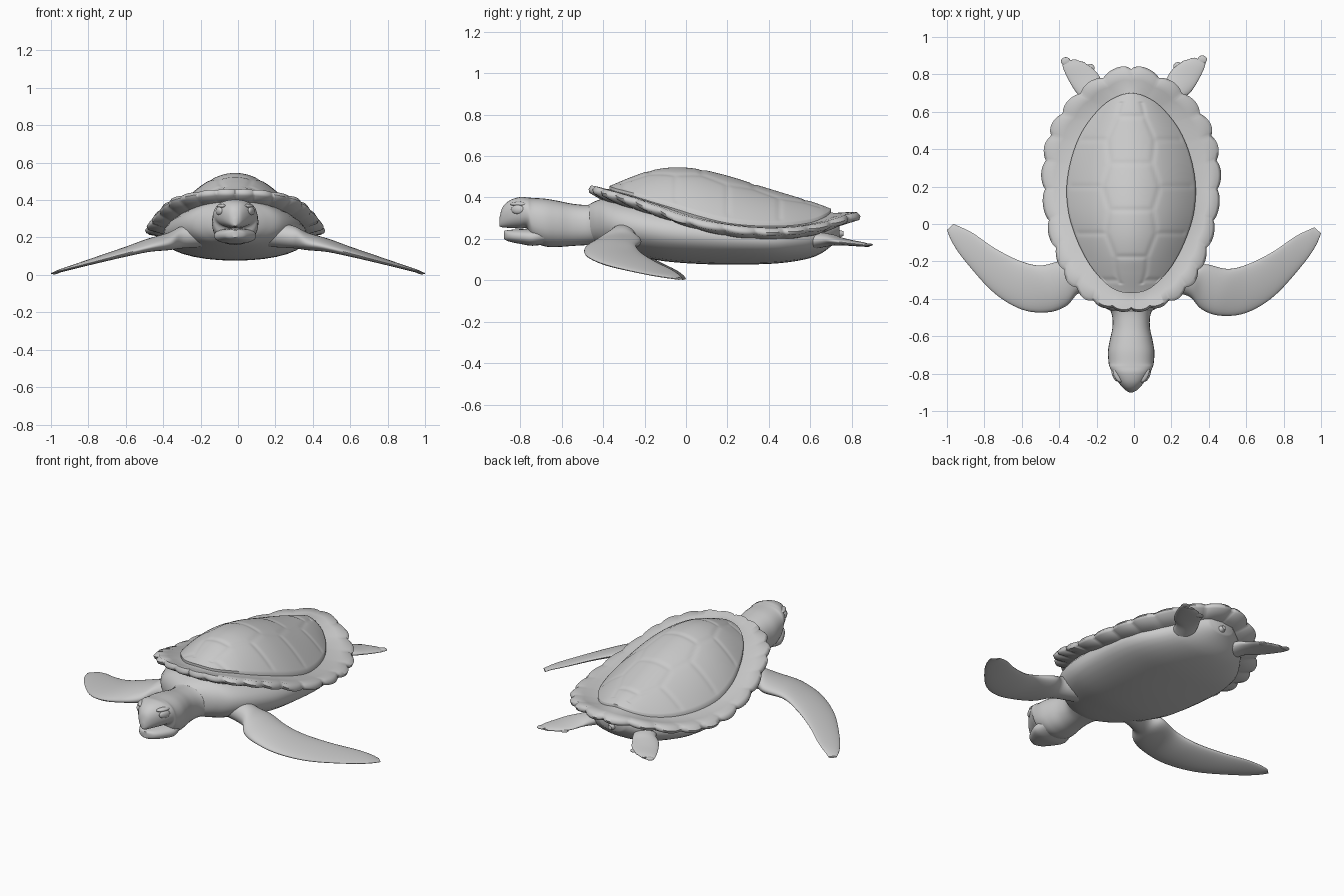
import bpy, bmesh, math
from mathutils import Vector

default_cube = bpy.data.objects.get("Cube")
if default_cube:
    bpy.data.objects.remove(default_cube, do_unlink=True)

CENTRE = -0.015          # the trunk sits slightly off the flipper span

clay = bpy.data.materials.new("plain_grey")
clay.use_nodes = True
grey = (0.6, 0.6, 0.6, 1)
clay.diffuse_color = grey
clay.node_tree.nodes["Principled BSDF"].inputs["Base Color"].default_value = grey


def finish(bm, name, angle=50):
    """Weld, orient, shade and colour one finished part."""
    bmesh.ops.remove_doubles(bm, verts=bm.verts, dist=0.0004)
    bmesh.ops.recalc_face_normals(bm, faces=bm.faces)
    mesh = bpy.data.meshes.new(name)
    bm.to_mesh(mesh)
    bm.free()
    mesh.materials.append(clay)
    obj = bpy.data.objects.new(name, mesh)
    bpy.context.collection.objects.link(obj)
    bpy.ops.object.select_all(action="DESELECT")
    obj.select_set(True)
    bpy.context.view_layer.objects.active = obj
    bpy.ops.object.shade_smooth_by_angle(angle=math.radians(angle))


def spline(rows, steps, closed=False):
    """Catmull-Rom interpolation of equal-length rows of numbers."""
    n = len(rows)
    pick = (lambda i: rows[i % n]) if closed else (lambda i: rows[max(0, min(n - 1, i))])
    result = []
    for i in range(n if closed else n - 1):
        a, b, c, d = (pick(i + k) for k in (-1, 0, 1, 2))
        for s in range(steps):
            u = s / steps
            result.append([q + 0.5 * u * (r - p + u * (2 * p - 5 * q + 4 * r - e
                           + u * (3 * (q - r) + e - p))) for p, q, r, e in zip(a, b, c, d)])
    if not closed:
        result.append(list(rows[-1]))
    return result


def skin(name, rings, wrap_rings=False, wrap_points=True, cap=True, angle=50):
    """Join a run of point rings with quads."""
    bm = bmesh.new()
    grid = [[bm.verts.new(p) for p in ring] for ring in rings]
    rows, cols = len(grid), len(grid[0])
    for i in range(rows if wrap_rings else rows - 1):
        for j in range(cols if wrap_points else cols - 1):
            a, b = grid[i], grid[(i + 1) % rows]
            k = (j + 1) % cols
            bm.faces.new((a[j], a[k], b[k], b[j]))
    if cap:
        bm.faces.new(grid[0])
        bm.faces.new(grid[-1])
    finish(bm, name, angle)


def oval(centre, side, up, count=32, power=1.0):
    ring = []
    for k in range(count):
        a = math.tau * k / count
        c, s = math.cos(a), math.sin(a)
        ring.append(centre + side * math.copysign(abs(c) ** power, c)
                    + up * math.copysign(abs(s) ** power, s))
    return ring


def trunk_loft(name, stations, power=1.0):
    """Stations along y: position, half width, bottom, top."""
    rings = [oval(Vector((CENTRE, y, (lo + hi) / 2)), Vector((w, 0, 0)),
                  Vector((0, 0, (hi - lo) / 2)), power=power)
             for y, w, lo, hi in spline(stations, 6)]
    skin(name, rings)


def flipper_loft(name, sections, side, shift):
    """Sections: leading edge point, trailing edge point, half thickness."""
    rings = []
    for row in spline(sections, 6):
        lead, trail = (Vector((side * p[0], p[1] + shift, p[2])) for p in (row[:3], row[3:6]))
        rings.append(oval((lead + trail) / 2, (lead - trail) / 2, Vector((0, 0, row[6]))))
    skin(name, rings)


def ellipsoid(name, place, size, turn=0):
    bpy.ops.mesh.primitive_uv_sphere_add(segments=24, ring_count=12, radius=1,
                                         location=place, rotation=(0, 0, turn))
    obj = bpy.context.object
    obj.name = name
    obj.scale = size
    obj.data.materials.append(clay)
    bpy.ops.object.shade_smooth_by_angle(angle=math.radians(60))


# Shell plan, nose to tail: rim edge x y z, dome edge x y z, spine height
plan = [
    (0, -.468, .422, 0, -.37, .446, .455),
    (.12, -.452, .42, .1, -.345, .435, .465),
    (.24, -.4, .405, .19, -.26, .413, .5),
    (.34, -.3, .377, .25, -.17, .385, .53),
    (.4, -.17, .33, .3, -.06, .352, .545),
    (.45, 0, .27, .335, .06, .315, .537),
    (.475, .2, .231, .345, .2, .281, .505),
    (.465, .38, .215, .32, .35, .267, .458),
    (.42, .53, .22, .265, .49, .268, .415),
    (.32, .67, .243, .185, .6, .283, .382),
    (.18, .78, .278, .1, .67, .31, .357),
    (0, .845, .293, 0, .7, .333, .345),
]
mirrored = [(-r[0], r[1], r[2], -r[3], *r[4:]) for r in plan[-2:0:-1]]
loop = spline(plan + mirrored, 14, closed=True)
half = len(loop) // 2

# Scalloped rim of the shell
rim = []
for i, r in enumerate(loop):
    outer = Vector((r[0] + CENTRE, *r[1:3]))
    inner = Vector((r[3] + CENTRE, *r[4:6]))
    scallop = abs(math.sin(math.pi * 13 * i / half)) ** 0.6
    reach = 1 + 0.17 * (scallop - 0.75)
    # fraction from dome edge to rim edge, height offset
    profile = [(-.3, -.005), (.1, -.004), (.5, .012 + .006 * scallop), (.88, .028 + .006 * scallop),
               (1, .018), (.96, 0), (.45, -.042), (-.2, -.085)]
    rim.append([inner.lerp(outer, f * reach if f > .3 else f) + Vector((0, 0, h))
                for f, h in profile])
skin("shell_rim", rim, wrap_rings=True, cap=False, angle=60)


def seam_depth(t, y, width):
    """Shallow grooves between the scutes."""
    wave = abs(((y + .05) / .25) % 1 - .5) * 2      # one at costal seams, zero between
    edge = .34 + .1 * wave
    across = abs(t)
    gaps = [abs(across - edge) * width]
    gaps.append((1 - wave if across > edge else wave) * .125)
    return .004 * math.exp(-(min(gaps) / .013) ** 2)


# Domed carapace with a skirt that overlaps the rim
dome, columns = [], 56
for r in loop[:half + 1]:
    width, y, base, spine = abs(r[3]), r[4], r[5] + .01, r[6]
    row = [Vector((CENTRE - width, y, base - .03))]
    for k in range(columns + 1):
        t = 2 * k / columns - 1
        z = base + (spine - base) * (1 - abs(t) ** 1.95)
        if .02 < k / columns < .98 and width > .13:
            z -= seam_depth(t, y, width)
        row.append(Vector((CENTRE + t * width, y, z)))
    row.append(Vector((CENTRE + width, y, base - .03)))
    dome.append(row)
skin("shell_dome", dome, wrap_points=False, cap=False)

# Body and plastron
trunk_loft("body", [
    (-.47, .1, .19, .365), (-.43, .17, .172, .385), (-.37, .25, .15, .4), (-.26, .315, .122, .395),
    (-.1, .365, .092, .375), (.1, .385, .078, .352), (.3, .385, .077, .322),
    (.45, .35, .083, .3), (.58, .27, .103, .292), (.66, .2, .135, .3), (.74, .08, .2, .3)], 0.95)

# Neck, cranium and beak
trunk_loft("head_and_neck", [
    (-.9, .01, .262, .3), (-.885, .035, .256, .352), (-.85, .066, .253, .386),
    (-.8, .098, .25, .402), (-.765, .115, .247, .4), (-.74, .121, .19, .398),
    (-.68, .124, .164, .394), (-.62, .114, .161, .384), (-.55, .1, .166, .37),
    (-.48, .105, .17, .364), (-.42, .14, .172, .372), (-.36, .18, .175, .38)], 0.88)
trunk_loft("lower_jaw", [
    (-.878, .015, .2, .239), (-.855, .055, .188, .243), (-.8, .09, .176, .247),
    (-.74, .112, .167, .25), (-.68, .1, .175, .26)], 0.85)

# Front flippers, swept back
front_flipper = [
    (.16, -.36, .22, .16, -.18, .22, .07),
    (.29, -.385, .2, .3, -.24, .205, .06),
    (.36, -.455, .17, .38, -.215, .188, .046),
    (.46, -.49, .15, .5, -.24, .165, .034),
    (.6, -.475, .115, .61, -.215, .13, .025),
    (.75, -.385, .075, .74, -.15, .09, .018),
    (.9, -.22, .036, .86, -.068, .05, .012),
    (.97, -.12, .018, .93, -.033, .026, .009),
    (1, -.05, .008, .965, -.018, .008, .005),
]
# Hind flippers
hind_flipper = [
    (.08, .58, .19, .2, .54, .19, .05),
    (.14, .72, .195, .25, .655, .195, .03),
    (.17, .77, .188, .303, .705, .19, .02),
    (.2, .82, .18, .345, .77, .182, .014),
    (.25, .862, .174, .378, .84, .174, .011),
    (.31, .888, .17, .382, .876, .168, .007),
]
for label, side, shift in (("left", 1, 0), ("right", -1, .018)):
    flipper_loft(label + "_front_flipper", front_flipper, side, shift)
    flipper_loft(label + "_hind_flipper", hind_flipper, side, -shift / 2)
    # Lobed toes along the hind flipper tip
    for n in range(4):
        u = n / 3
        ellipsoid(f"{label}_toe_{n + 1}",
                  (side * (.235 + .13 * u), .843 + .036 * u - shift / 2, .172),
                  (.025, .022, .007))
    # Almond eye under a slight brow
    ellipsoid(label + "_eye", (CENTRE + side * .086, -.812, .342), (.013, .034, .022), -side * .45)
    ellipsoid(label + "_brow", (CENTRE + side * .072, -.808, .368), (.02, .042, .012), -side * .45)

# Short tail
trunk_loft("tail", [(.62, .07, .17, .26), (.7, .04, .19, .25), (.76, .012, .215, .238)])
